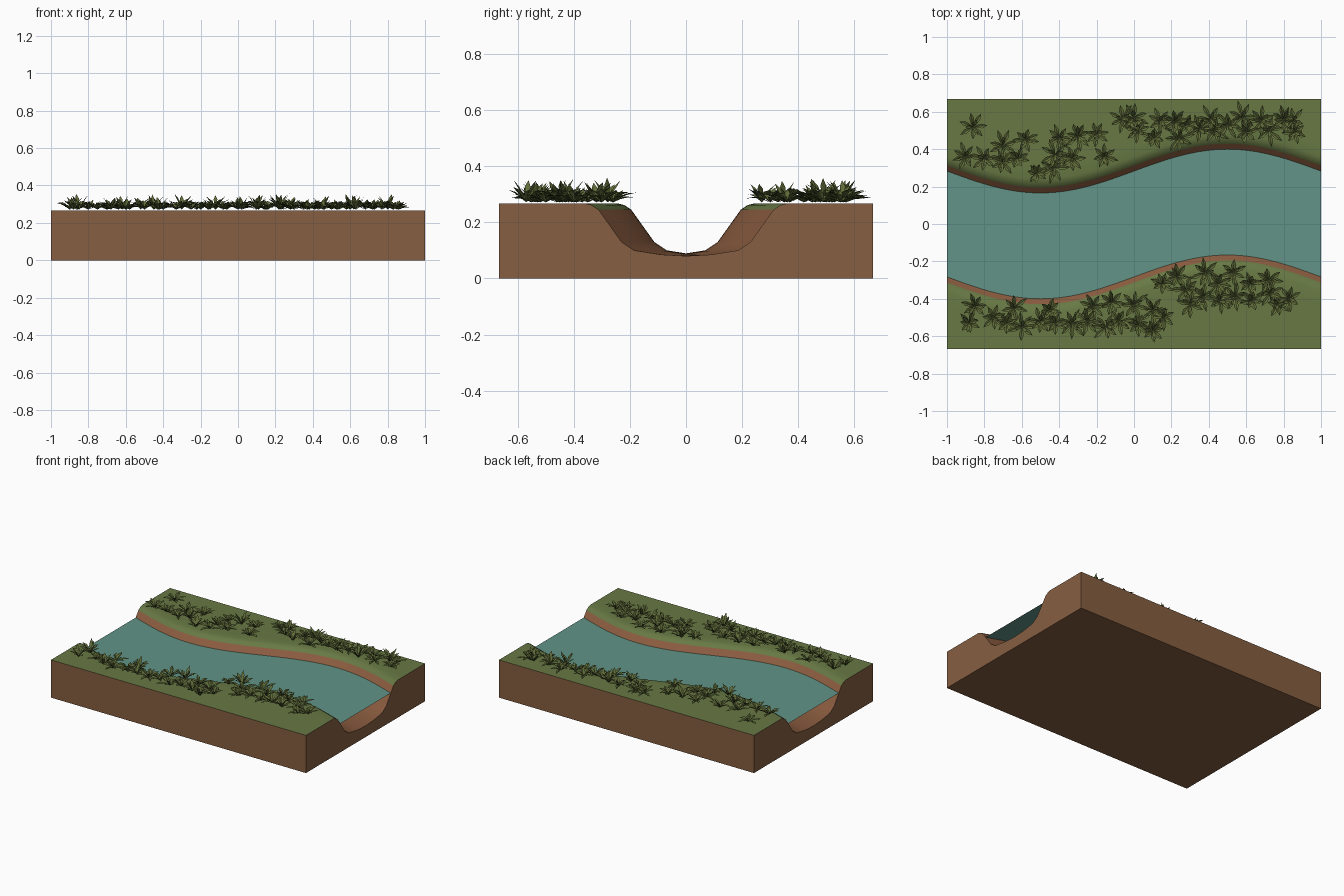
import bpy, bmesh, math, random
from mathutils import Vector

if "Cube" in bpy.data.objects:
    bpy.data.objects.remove(bpy.data.objects["Cube"])

random.seed(7)


def material(name, r, g, b):
    m = bpy.data.materials.new(name)
    lin = [((c / 255 + 0.055) / 1.055) ** 2.4 for c in (r, g, b)]
    m.diffuse_color = (*lin, 1)
    m.use_nodes = True
    m.node_tree.nodes["Principled BSDF"].inputs["Base Color"].default_value = m.diffuse_color
    return m


SOIL = material("soil brown", 134, 94, 65)
MUD = material("bank brown", 138, 92, 63)
GRASS = material("grass green", 104, 121, 68)
WATER = material("water teal", 98, 148, 135)
LEAF = material("leaf green", 96, 109, 57)

HALF_Y, TOP, SEGS = 0.667, 0.267, 64


def river(x):
    return 0.117 * math.sin(math.pi * x)


def finish(bm, name, mats, angle=None):
    me = bpy.data.meshes.new(name)
    bm.to_mesh(me)
    bm.free()
    ob = bpy.data.objects.new(name, me)
    bpy.context.collection.objects.link(ob)
    for m in mats:
        me.materials.append(m)
    if angle:
        bpy.ops.object.select_all(action='DESELECT')
        ob.select_set(True)
        bpy.context.view_layer.objects.active = ob
        bpy.ops.object.shade_smooth_by_angle(angle=math.radians(angle))
    return ob


# Ground block: bank profile swept along the winding river
half = [(0.42, TOP), (0.36, TOP), (0.338, 0.262), (0.312, 0.245),
        (0.23, 0.13), (0.185, 0.10), (0.09, 0.085)]
profile = [(-o, z) for o, z in half] + [(0, 0.08)] + [(o, z) for o, z in reversed(half)]
bm = bmesh.new()
rows = []
for i in range(SEGS + 1):
    x = -1 + 2 * i / SEGS
    pts = [(-HALF_Y, TOP)] + [(o + river(x), z) for o, z in profile] + [(HALF_Y, TOP)]
    pts += [(HALF_Y, 0), (-HALF_Y, 0)]
    rows.append([bm.verts.new((x, y, z)) for y, z in pts])
n = len(rows[0])
for a, b in zip(rows, rows[1:]):
    for j in range(n):
        k = (j + 1) % n
        f = bm.faces.new((a[j], b[j], b[k], a[k]))
        if j < n - 3:
            zmin = min(v.co.z for v in f.verts)
            f.material_index = 2 if zmin > 0.24 else 1
bm.faces.new(rows[0])
bm.faces.new(rows[-1][::-1])
bmesh.ops.recalc_face_normals(bm, faces=bm.faces)
finish(bm, "ground", [SOIL, MUD, GRASS], 35)

# Water: thin sheet following the river
bm = bmesh.new()
prev = None
for i in range(SEGS + 1):
    x = -1 + 2 * i / SEGS
    cur = [bm.verts.new((x, river(x) + s * 0.283, 0.204)) for s in (-1, 1)]
    if prev:
        bm.faces.new((prev[0], cur[0], cur[1], prev[1]))
    prev = cur
finish(bm, "water", [WATER])


# Plants: rosettes of folded pointed leaves
def leaf(bm, base, heading, length, lift, width):
    out = Vector((math.cos(heading), math.sin(heading), 0))
    side = Vector((-out.y, out.x, 0))
    up = Vector((0, 0, 1))

    def at(t):
        rise = math.sin(lift) * t - 0.3 * t * t * math.cos(lift)
        return base + length * (out * math.cos(lift) * t + up * rise)

    root, tip = bm.verts.new(at(0)), bm.verts.new(at(1))
    cuts = []
    for t, w in ((0.35, 0.75), (0.62, 1.0)):
        c, s = at(t), side * width * w
        fold = up * width * 0.4
        cuts.append([bm.verts.new(p) for p in (c + s + fold, c, c - s + fold)])
    (l1, c1, r1), (l2, c2, r2) = cuts
    for vs in ((root, c1, l1), (root, r1, c1), (l1, c1, c2, l2),
               (c1, r1, r2, c2), (l2, c2, tip), (c2, r2, tip)):
        bm.faces.new(vs)


def plants(name, spots):
    bm = bmesh.new()
    for x, y in spots:
        base = Vector((x, y, TOP + 0.004))
        size = random.uniform(0.08, 0.102)
        tall = random.random() < 0.25
        turn = random.uniform(0, 6.28)
        for i in range(7):
            a = turn + i * math.tau / 7 + random.uniform(-0.2, 0.2)
            lift = math.radians(random.uniform(24, 42) + 12 * tall)
            leaf(bm, base, a, size * random.uniform(0.85, 1.1), lift, 0.0125)
        for i in range(3):
            a = turn + 0.4 + i * math.tau / 3
            lift = math.radians(random.uniform(48, 62) + 8 * tall)
            leaf(bm, base, a, size * (1.1 if tall else 0.8), lift, 0.010)
    finish(bm, name, [LEAF])


plants("front_bank_plants", [
    (-.88, -.53), (-.85, -.44), (-.75, -.5), (-.68, -.53), (-.64, -.45),
    (-.6, -.55), (-.5, -.52), (-.45, -.46), (-.42, -.53), (-.33, -.53),
    (-.25, -.52), (-.22, -.44), (-.15, -.55), (-.12, -.42), (-.08, -.52),
    (0, -.43), (.02, -.54), (.1, -.46), (.1, -.57), (.16, -.5), (.15, -.32),
    (.23, -.28), (.28, -.35), (.3, -.43), (.38, -.26), (.37, -.39),
    (.45, -.32), (.46, -.41), (.53, -.26), (.54, -.39), (.62, -.32),
    (.63, -.41), (.72, -.3), (.73, -.37), (.77, -.43), (.83, -.4)])
plants("back_bank_plants", [
    (-.86, .52), (-.9, .36), (-.8, .35), (-.7, .42), (-.7, .33), (-.58, .45),
    (-.62, .35), (-.52, .27), (-.43, .3), (-.4, .46), (-.42, .37), (-.33, .35),
    (-.3, .47), (-.2, .48), (-.16, .36), (-.06, .56), (0, .57), (.02, .5),
    (.11, .46), (.14, .55), (.22, .55), (.24, .46), (.28, .53), (.35, .51),
    (.41, .56), (.43, .5), (.5, .53), (.58, .57), (.6, .49), (.68, .55),
    (.72, .5), (.8, .56), (.85, .55), (.86, .49)])
